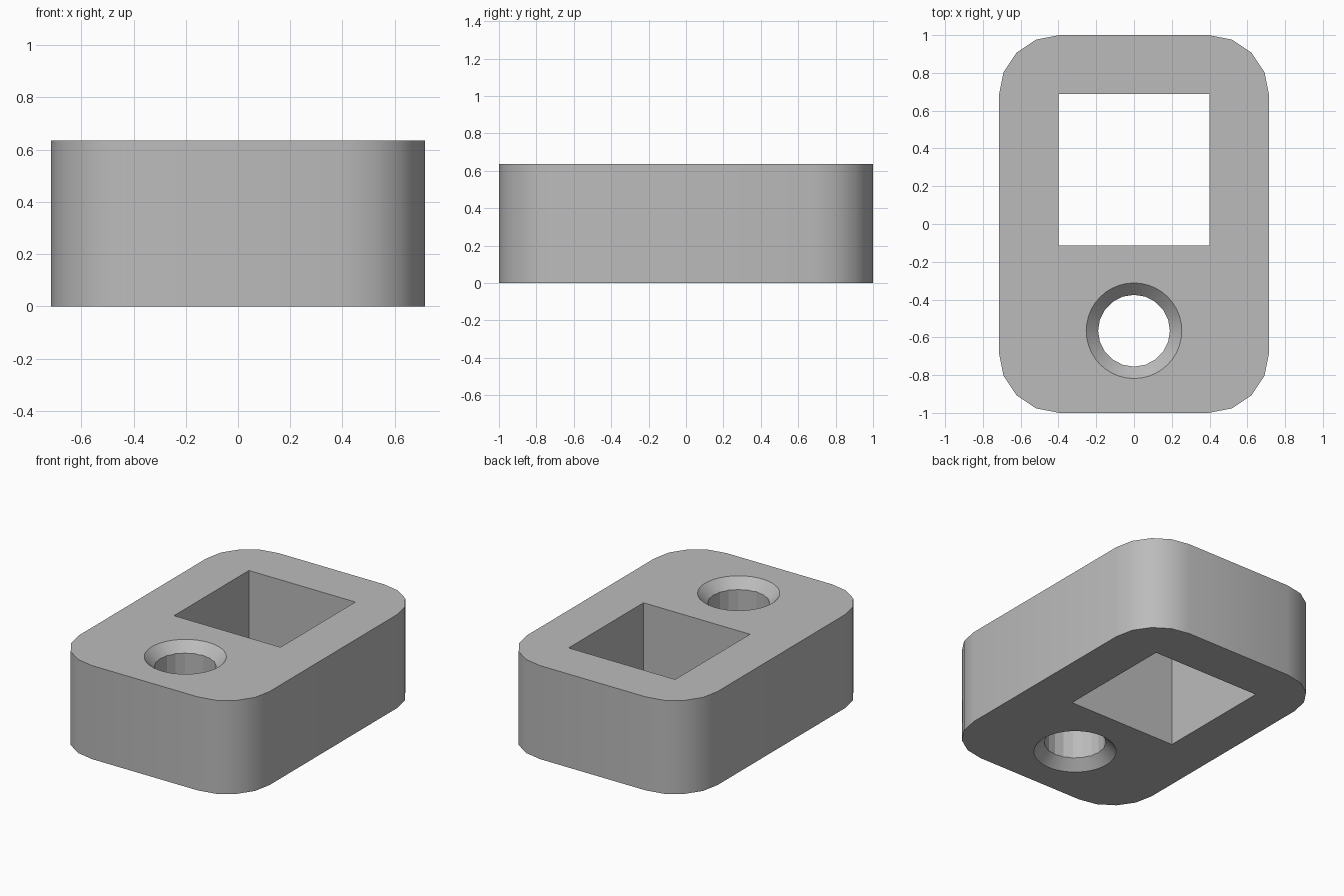
import bpy, bmesh, math
from mathutils import Vector

if "Cube" in bpy.data.objects:
    bpy.data.objects.remove(bpy.data.objects["Cube"], do_unlink=True)

HALF_W, HALF_L, HEIGHT, CORNER = 0.715, 1.0, 0.635, 0.318
HOLE_Y, BORE_R, RIM_R = -0.565, 0.19, 0.253

grey = bpy.data.materials.new("mid grey")
grey.use_nodes = True
colour = (0.5, 0.5, 0.5, 1)
grey.diffuse_color = colour
grey.node_tree.nodes["Principled BSDF"].inputs["Base Color"].default_value = colour


def prism(name, outline, z0, z1):
    """Extrude a flat outline from z0 up to z1."""
    bm = bmesh.new()
    face = bm.faces.new([bm.verts.new((x, y, z0)) for x, y in outline])
    top = bmesh.ops.extrude_face_region(bm, geom=[face])["geom"]
    verts = [g for g in top if isinstance(g, bmesh.types.BMVert)]
    bmesh.ops.translate(bm, verts=verts, vec=(0, 0, z1 - z0))
    bmesh.ops.recalc_face_normals(bm, faces=bm.faces)
    mesh = bpy.data.meshes.new(name)
    bm.to_mesh(mesh)
    bm.free()
    ob = bpy.data.objects.new(name, mesh)
    bpy.context.collection.objects.link(ob)
    mesh.materials.append(grey)
    return ob


def arc(cx, cy, r, start, sweep, steps):
    return [(cx + r * math.cos(start + sweep * i / steps),
             cy + r * math.sin(start + sweep * i / steps)) for i in range(steps + 1)]


def cone_cutter(name, z, flip):
    """45 degree countersink, wide end just outside the block."""
    depth = RIM_R + 0.05
    bpy.ops.mesh.primitive_cone_add(
        vertices=40, radius1=depth, radius2=0, depth=depth,
        location=(0, HOLE_Y, z + flip * (0.05 - depth / 2)),
        rotation=(math.pi if flip > 0 else 0, 0, 0))
    ob = bpy.context.object
    ob.name = name
    ob.data.materials.append(grey)
    return ob


# Rounded block
outline = []
for i, (sx, sy) in enumerate([(1, 1), (-1, 1), (-1, -1), (1, -1)]):
    outline += arc(sx * (HALF_W - CORNER), sy * (HALF_L - CORNER), CORNER,
                   i * math.pi / 2, math.pi / 2, 4)
block = prism("pierced_block", outline, 0, HEIGHT)

# Square window, round bore and a countersink at each end
square = [(-0.4, -0.115), (0.4, -0.115), (0.4, 0.688), (-0.4, 0.688)]
bore = arc(0, HOLE_Y, BORE_R, 0, math.tau, 20)[:-1]
cutters = [prism("window_cutter", square, -0.1, HEIGHT + 0.1),
           prism("bore_cutter", bore, -0.1, HEIGHT + 0.1),
           cone_cutter("top_countersink_cutter", HEIGHT, 1),
           cone_cutter("bottom_countersink_cutter", 0, -1)]

bpy.ops.object.select_all(action='DESELECT')
block.select_set(True)
bpy.context.view_layer.objects.active = block
for cutter in cutters:
    mod = block.modifiers.new(cutter.name, 'BOOLEAN')
    mod.operation, mod.solver, mod.object = 'DIFFERENCE', 'EXACT', cutter
    bpy.ops.object.modifier_apply(modifier=mod.name)
    bpy.data.objects.remove(cutter, do_unlink=True)

# Smooth corners and countersinks, faceted bore
bpy.ops.object.shade_smooth_by_angle(angle=math.radians(30))
centre = Vector((0, HOLE_Y))
for p in block.data.polygons:
    if abs(p.normal.z) < 0.1 and (p.center.xy - centre).length < BORE_R + 0.01:
        p.use_smooth = False
